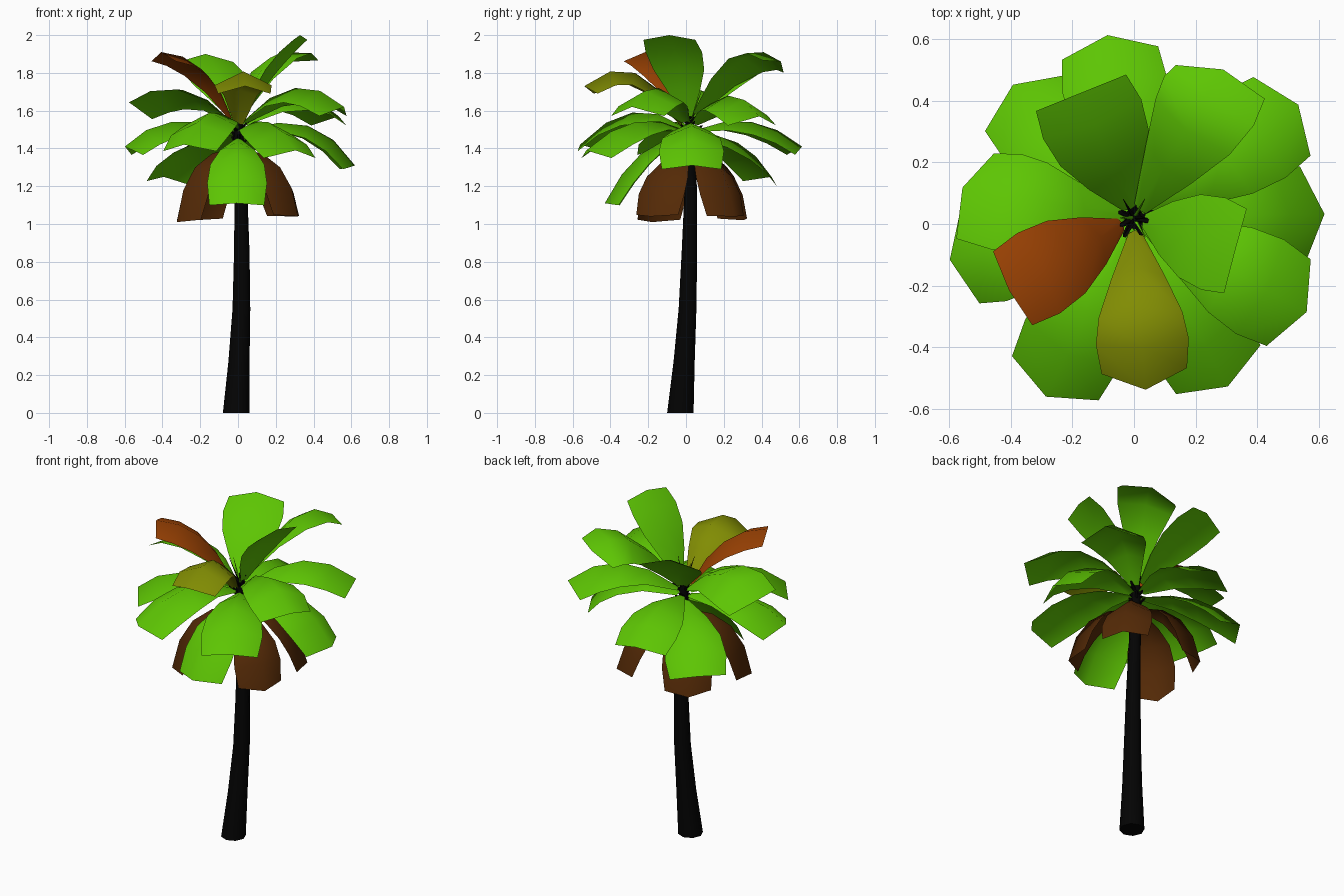
import bpy, math, random
from mathutils import Vector

cube = bpy.data.objects.get("Cube")
if cube:
    bpy.data.objects.remove(cube, do_unlink=True)
random.seed(4)


def material(name, rgb):
    m = bpy.data.materials.new(name)
    m.use_nodes = True
    m.diffuse_color = (*rgb, 1)
    m.node_tree.nodes["Principled BSDF"].inputs["Base Color"].default_value = (*rgb, 1)
    return m


BARK = material("black bark", (0.001, 0.001, 0.001))
GREEN = material("leaf green", (0.11, 0.56, 0.001))
OLIVE = material("yellowing olive", (0.22, 0.265, 0.001))
RUST = material("rust orange", (0.32, 0.053, 0.001))
BROWN = material("dead brown", (0.09, 0.023, 0.002))


def build(name, verts, faces, mat, angle):
    mesh = bpy.data.meshes.new(name)
    mesh.from_pydata(verts, [], faces)
    mesh.materials.append(mat)
    ob = bpy.data.objects.new(name, mesh)
    bpy.context.collection.objects.link(ob)
    bpy.ops.object.select_all(action="DESELECT")
    ob.select_set(True)
    bpy.context.view_layer.objects.active = ob
    bpy.ops.object.shade_smooth_by_angle(angle=math.radians(angle))
    return ob


def tube(name, rings, sides, mat):
    """Closed tube through horizontal rings given as (centre, radius)."""
    verts, faces = [], []
    for centre, radius in rings:
        for i in range(sides):
            a = math.tau * i / sides
            verts.append(Vector(centre) + radius * Vector((math.cos(a), math.sin(a), 0)))
    for k in range(len(rings) - 1):
        for i in range(sides):
            j = (i + 1) % sides
            faces.append((k * sides + i, k * sides + j,
                          (k + 1) * sides + j, (k + 1) * sides + i))
    faces.append(tuple(reversed(range(sides))))
    faces.append(tuple(range(len(verts) - sides, len(verts))))
    return build(name, verts, faces, mat, 50)


CROWN = Vector((0.0, 0.02, 0))
# Position along the rib and half width of the blade
BLADE = [(0, 0.025), (0.25, 0.1), (0.5, 0.155), (0.75, 0.172), (0.97, 0.158)]


def frond(name, mat, azimuth, base, mid, tip, width=1.0, fold=0.5, roll=0):
    """Tent-folded leaf whose rib is an arc through base, mid and tip (radius, height).
    A positive roll lifts the anticlockwise edge."""
    a, r = math.radians(azimuth), math.radians(roll)
    out = Vector((math.cos(a), math.sin(a), 0))
    flat = Vector((-math.sin(a), math.cos(a), 0))
    up = Vector((0, 0, 1))
    p0, pm, p2 = Vector(base), Vector(mid), Vector(tip)
    p1 = 2 * pm - (p0 + p2) / 2
    verts, faces = [], []
    for n, (t, half) in enumerate(BLADE):
        half *= width
        p = p0 * (1 - t) ** 2 + p1 * 2 * t * (1 - t) + p2 * t * t
        d = ((p1 - p0) * (1 - t) + (p2 - p1) * t).normalized()
        level = up * d.x - out * d.y
        side = flat * math.cos(r) + level * math.sin(r)
        normal = level * math.cos(r) - flat * math.sin(r)
        rib = CROWN * (1 - t) + out * p.x + up * p.y
        for s in (-1, 0, 1):
            verts.append(rib + side * s * half - normal * abs(s) * half * fold)
        if n:
            # The rib runs a little past the corners of the blunt end
            if n == len(BLADE) - 1:
                verts[-2] = out * p2.x + up * p2.y
            k = 3 * n
            faces += [(k - 3, k, k + 1, k - 2), (k - 2, k + 1, k + 2, k - 1)]
    build(name, verts, faces, mat, 60)


# Leaning trunk
tube("trunk", [((-0.01, -0.03, 0), 0.07), ((0.005, -0.01, 0.27), 0.056),
               ((0.018, 0.008, 0.55), 0.047), ((0.02, 0.018, 0.85), 0.041),
               ((0.016, 0.025, 1.15), 0.034), ((0.005, 0.02, 1.4), 0.03),
               ((0, 0.02, 1.55), 0.022)], 8, BARK)

# Green crown: azimuth, mid radius, mid height, tip radius, tip height, width, fold, roll
leaves = [
    (-15, 0.17, 1.83, 0.34, 2.0, 0.9, 0.15, 0),
    (60, 0.34, 1.88, 0.58, 1.86, 1, 0.3, -15),
    (112, 0.23, 1.77, 0.46, 1.9, 1, 0.25, 0),
    (168, 0.3, 1.71, 0.57, 1.63, 1, 0.35, 20),
    (191, 0.36, 1.54, 0.61, 1.41, 1, 0.5, 0),
    (243, 0.33, 1.59, 0.63, 1.42, 1, 0.45, 0),
    (-60, 0.32, 1.54, 0.61, 1.39, 1, 0.45, 0),
    (-27, 0.34, 1.72, 0.63, 1.62, 1, 0.5, 0),
    (3, 0.37, 1.52, 0.62, 1.31, 1, 0.45, 0),
    (36, 0.36, 1.68, 0.66, 1.57, 1, 0.5, 0),
    (98, 0.34, 1.54, 0.62, 1.41, 1, 0.45, 0),
    (131, 0.35, 1.43, 0.6, 1.25, 1, 0.5, 8),
    (-91, 0.25, 1.37, 0.43, 1.11, 0.92, 0.5, 0),
]
for n, (az, mr, mz, tr, tz, width, fold, roll) in enumerate(leaves):
    start = 1.5 + 0.25 * (mz - 1.55)
    frond(f"green_frond_{n + 1}", GREEN, az, (0.03, start), (mr, mz), (tr, tz),
          width, fold, roll)

# Ageing fronds among the green ones
frond("olive_frond", OLIVE, -86, (0.04, 1.53), (0.28, 1.8), (0.54, 1.73), 0.88)
frond("rust_frond", RUST, 208, (0.04, 1.56), (0.22, 1.82), (0.46, 1.91), 0.86, 0.35)

# Dead fronds hanging round the trunk
dead = [(-31, 0.37, 1.04), (41, 0.39, 1.04), (127, 0.38, 1.02), (209, 0.37, 1.01)]
for n, (az, reach, low) in enumerate(dead):
    frond(f"dead_frond_{n + 1}", BROWN, az, (0.02, 1.4), (0.26, 1.3), (reach, low), 0.82, 0.55)

# Stubby stalks and thin new shoots in the heart of the crown
for n in range(14):
    a = n * 2.4
    out = Vector((math.cos(a), math.sin(a), 0))
    foot = CROWN + Vector((0, 0, 1.4 + 0.012 * n))
    reach = random.uniform(0.04, 0.07)
    tube(f"stalk_{n + 1}", [(foot, 0.014), (foot + out * reach + Vector((0, 0, 0.05)), 0.008)],
         5, BARK)
for n in range(6):
    a = n * math.tau / 6
    out = Vector((math.cos(a), math.sin(a), 0))
    foot = CROWN + Vector((0, 0, 1.54))
    top = foot + out * random.uniform(0.03, 0.08) + Vector((0, 0, random.uniform(0.1, 0.18)))
    tube(f"shoot_{n + 1}", [(foot, 0.008), (top, 0.001)], 4, GREEN if n % 2 else BARK)
